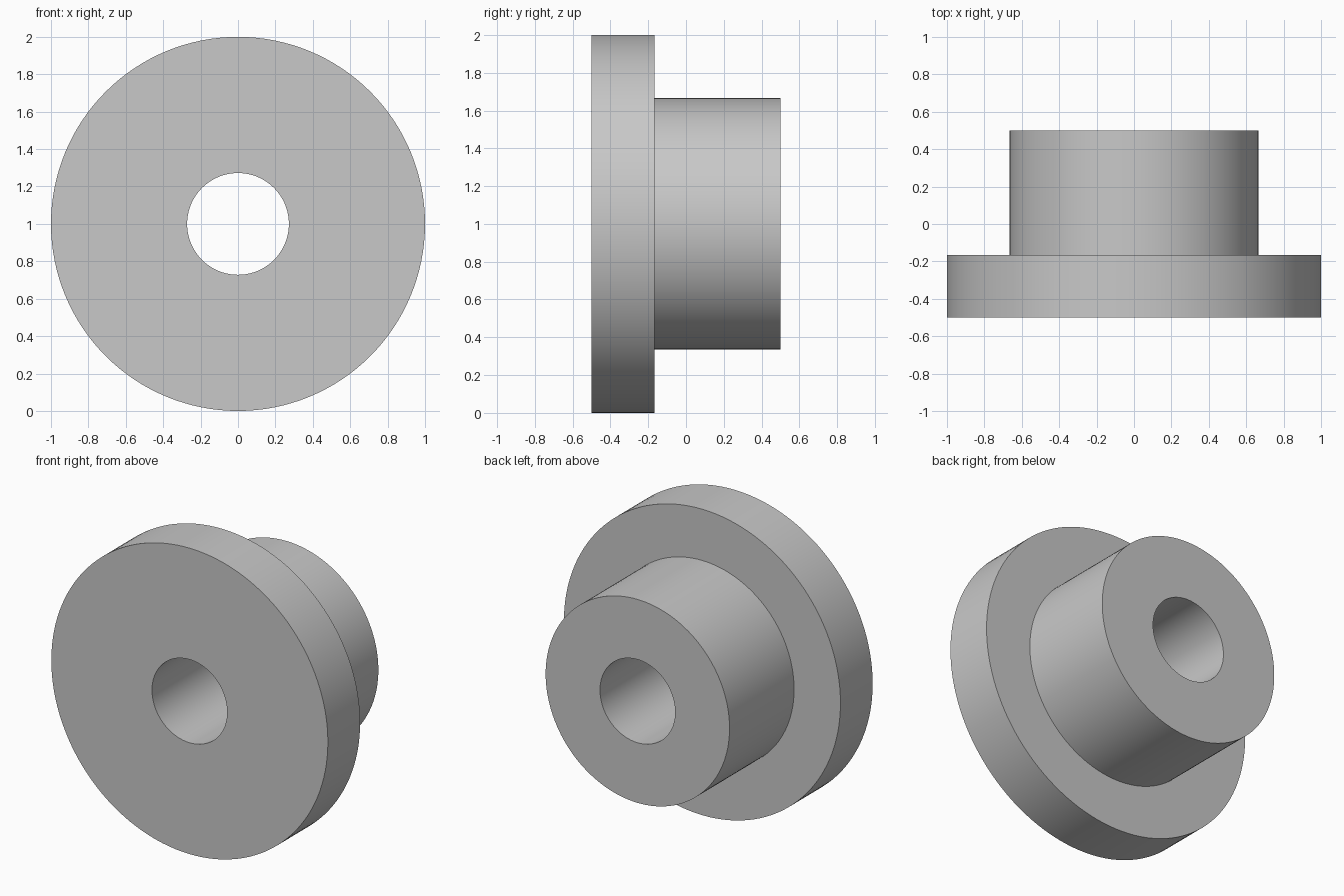
import bpy, bmesh, math
from mathutils import Matrix, Vector

cube = bpy.data.objects.get("Cube")
if cube:
    bpy.data.objects.remove(cube, do_unlink=True)

SEGMENTS = 128
FLANGE_R, HUB_R, BORE_R = 1.0, 0.665, 0.272
FRONT, STEP, BACK = -0.5, -0.167, 0.5

# Plain grey metal
grey = bpy.data.materials.new("plain_grey")
grey.use_nodes = True
colour = (0.58, 0.58, 0.58, 1)
grey.diffuse_color = colour
grey.node_tree.nodes["Principled BSDF"].inputs["Base Color"].default_value = colour

# Closed half section of the bushing as (radius, y)
section = [(BORE_R, FRONT), (FLANGE_R, FRONT), (FLANGE_R, STEP),
           (HUB_R, STEP), (HUB_R, BACK), (BORE_R, BACK)]

# Turn the section around the y axis
bm = bmesh.new()
verts = [bm.verts.new((r, y, 0)) for r, y in section]
edges = [bm.edges.new((v, verts[(i + 1) % len(verts)])) for i, v in enumerate(verts)]
bmesh.ops.spin(bm, geom=verts + edges, cent=(0, 0, 0), axis=(0, 1, 0),
               angle=math.tau, steps=SEGMENTS, use_merge=True)
bmesh.ops.remove_doubles(bm, verts=bm.verts[:], dist=0.0001)
bmesh.ops.transform(bm, matrix=Matrix.Translation(Vector((0, 0, FLANGE_R))), verts=bm.verts[:])
bmesh.ops.recalc_face_normals(bm, faces=bm.faces[:])

mesh = bpy.data.meshes.new("flanged_bushing")
bm.to_mesh(mesh)
bm.free()
mesh.materials.append(grey)
bushing = bpy.data.objects.new("flanged_bushing", mesh)
bpy.context.collection.objects.link(bushing)

# Smooth round walls, sharp rims
bpy.ops.object.select_all(action="DESELECT")
bushing.select_set(True)
bpy.context.view_layer.objects.active = bushing
bpy.ops.object.shade_smooth_by_angle(angle=math.radians(30))
